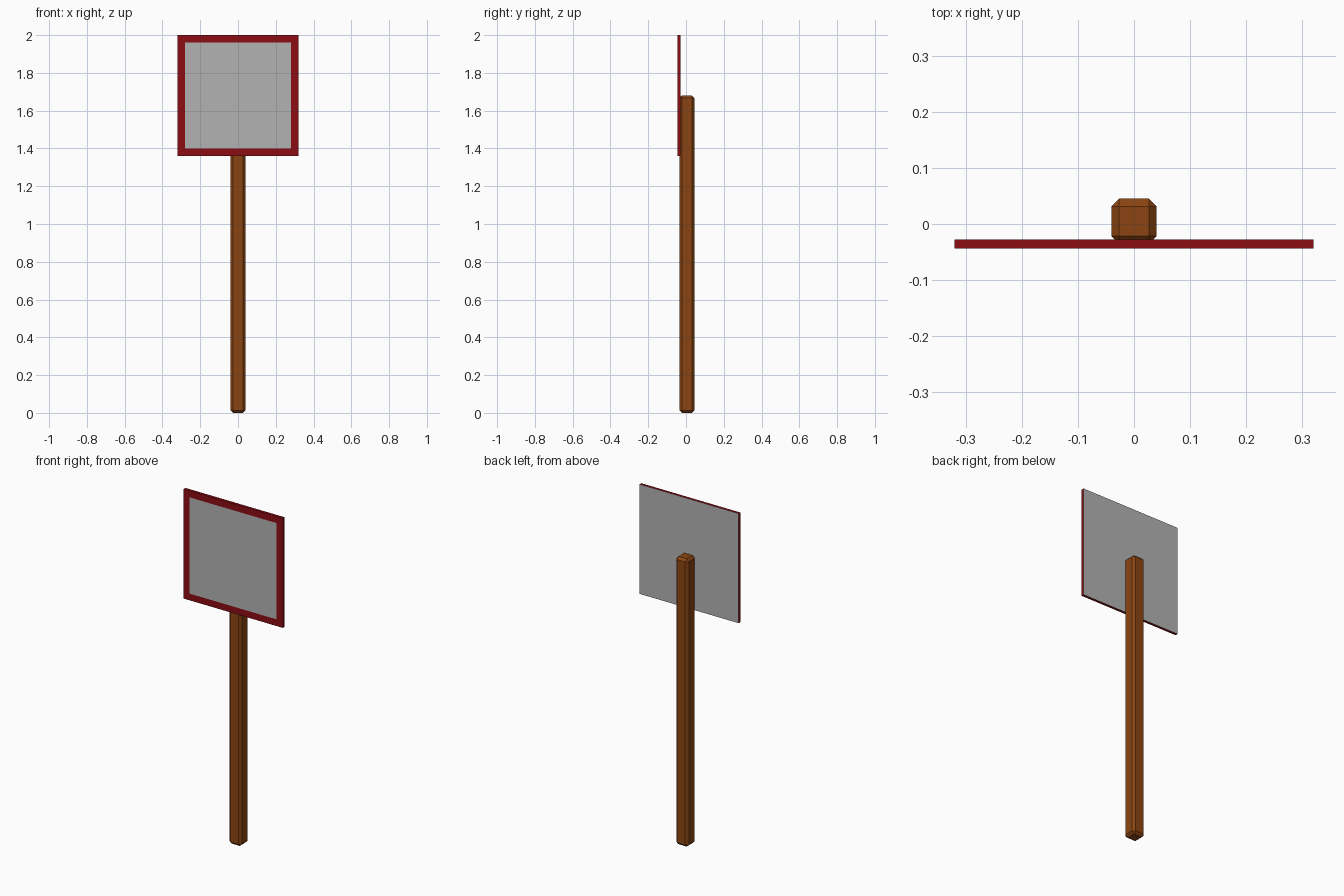
import bpy, bmesh
from mathutils import Vector

if "Cube" in bpy.data.objects:
    bpy.data.objects.remove(bpy.data.objects["Cube"])


def material(name, rgb):
    m = bpy.data.materials.new(name)
    m.diffuse_color = (*rgb, 1)
    m.use_nodes = True
    m.node_tree.nodes["Principled BSDF"].inputs["Base Color"].default_value = m.diffuse_color
    return m


def box(name, lo, hi, edit, mats):
    lo, hi = Vector(lo), Vector(hi)
    bm = bmesh.new()
    bmesh.ops.create_cube(bm, size=1)
    for v in bm.verts:
        v.co = (lo + hi) / 2 + v.co * (hi - lo)
    edit(bm)
    me = bpy.data.meshes.new(name)
    bm.to_mesh(me)
    bm.free()
    for m in mats:
        me.materials.append(m)
    ob = bpy.data.objects.new(name, me)
    bpy.context.collection.objects.link(ob)
    return ob


def chamfer(bm):
    bmesh.ops.bevel(bm, geom=bm.edges[:], offset=0.0135, offset_type='OFFSET',
                    segments=1, affect='EDGES')


def paint_sign(bm):
    # red rim all round, grey inset front panel and grey back
    bm.normal_update()
    front = next(f for f in bm.faces if f.normal.y < -0.9)
    back = next(f for f in bm.faces if f.normal.y > 0.9)
    bmesh.ops.inset_region(bm, faces=[front], thickness=0.055)
    front.material_index = back.material_index = 1


wood = material("wood", (0.26, 0.06, 0.006))
red = material("red", (0.26, 0.004, 0.007))
grey = material("grey", (0.45, 0.45, 0.45))

# Chamfered wooden post
box("post", (-0.04, -0.035, 0), (0.04, 0.045, 1.68), chamfer, [wood])
# Thin square sign board fixed to the front of the post
box("sign_board", (-0.32, -0.044, 1.36), (0.32, -0.028, 2.0), paint_sign, [red, grey])
